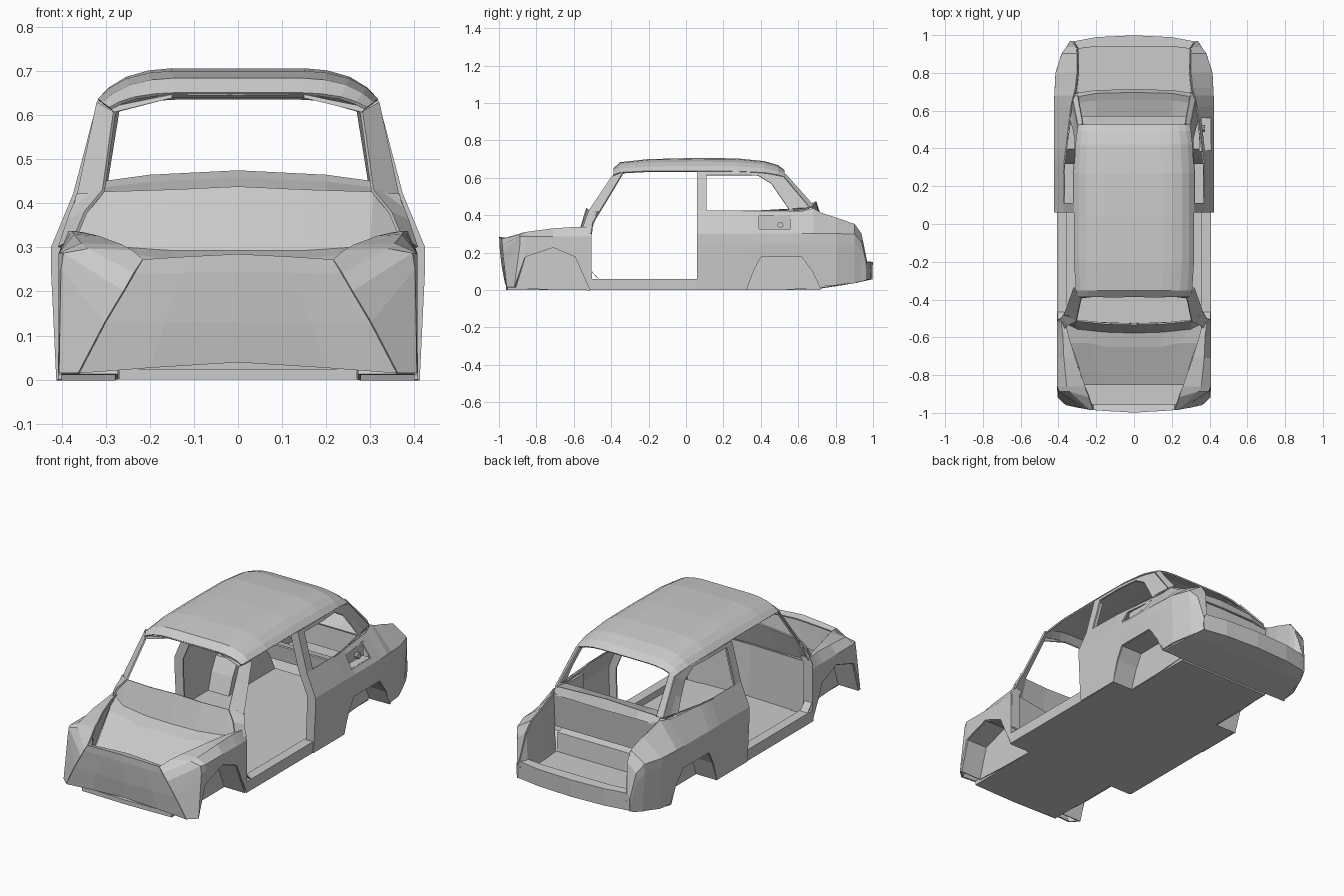
import bpy, bmesh
from mathutils import Matrix


def sheet(name, rows, close=False, thick=0.008, mirror=True):
    """Skin a grid of points, mirror it across x and give it thickness."""
    bm = bmesh.new()
    grid = [[bm.verts.new(p) for p in r] for r in rows]
    n = len(rows[0])
    for a, b in zip(grid, grid[1:]):
        for i in range(n if close else n - 1):
            j = (i + 1) % n
            bm.faces.new((a[i], a[j], b[j], b[i]))
    return finish(name, bm, thick, mirror)


def slab(name, pts, thick):
    bm = bmesh.new()
    bm.faces.new([bm.verts.new(p) for p in pts])
    return finish(name, bm, thick, True)


def finish(name, bm, thick=0, mirror=False):
    bmesh.ops.remove_doubles(bm, verts=bm.verts[:], dist=1e-4)
    bmesh.ops.recalc_face_normals(bm, faces=bm.faces[:])
    me = bpy.data.meshes.new(name)
    bm.to_mesh(me)
    bm.free()
    ob = bpy.data.objects.new(name, me)
    bpy.context.collection.objects.link(ob)
    if mirror:
        m = ob.modifiers.new("mirror", 'MIRROR')
        m.use_clip = True
    if thick:
        s = ob.modifiers.new("skin", 'SOLIDIFY')
        s.thickness, s.offset = thick, 0
    return ob


def box(name, lo, hi, mirror=False):
    bm = bmesh.new()
    size = [b - a for a, b in zip(lo, hi)]
    mid = [(a + b) / 2 for a, b in zip(lo, hi)]
    bmesh.ops.create_cube(bm, size=1, matrix=Matrix.Translation(mid) @ Matrix.Diagonal((*size, 1)))
    return finish(name, bm, 0, mirror)


# Roof
roof = []
cross = ((0, 0), (.48, .0), (.64, .07), (.8, .28), (.92, .62), (1, 1))
for y, zt, ze, w in ((-.385, .648, .615, .92), (-.35, .68, .626, .97), (-.2, .696, .634, 1),
                     (.05, .702, .634, 1), (.27, .7, .632, 1), (.42, .685, .625, .975),
                     (.49, .664, .613, .95), (.525, .638, .603, .93)):
    roof.append([(.315 * w * f, y, zt - (zt - ze) * d) for f, d in cross])
sheet("roof", roof)

# Rear quarter panels: y, bottom z, bottom x, shoulder x, top z, top x
quarter = ((.06, 0, .408, .42, .42, .37), (.32, 0, .408, .42, .42, .368),
           (.36, .11, .412, .42, .42, .363), (.4, .18, .415, .42, .42, .358),
           (.62, .18, .415, .42, .42, .332), (.68, .1, .41, .418, .435, .318),
           (.72, .02, .405, .416, .412, .308), (.8, .025, .402, .412, .385, .3),
           (.9, .04, .365, .38, .35, .3), (.935, .045, .35, .355, .3, .305),
           (.965, .055, .335, .337, .15, .325))
rows = []
for y, zb, xb, xs, zt, xt in quarter:
    zs = min(.3, zt * .85)
    rows.append([(xb, y, zb), (xs, y, zs - .05), (xs, y, zs), (xt, y, zt)])
panels = sheet("rear_quarter_panels", rows)

# Upper quarters around the side windows
def glass_x(y, z):
    return .37 - .262 * (z - .42) - max(0, y - .3) * .12

outer = ((.06, .42), (.06, .632), (.27, .632), (.42, .625), (.52, .605), (.66, .44), (.3, .42))
inner = ((.11, .425), (.11, .614), (.27, .614), (.385, .612), (.455, .57), (.555, .425), (.3, .425))
sheet("side_window_frames", [[(glass_x(y, z), y, z) for y, z in loop] for loop in (outer, inner)], True)

# Rear window pillars and lower beam with parcel shelf
sheet("rear_window_pillars", [[(.322, .66, .44), (.293, .522, .605)],
                              [(.297, .68, .452), (.27, .53, .62)]])
sheet("rear_window_beam", [
    [(0, .57, .42), (.2, .57, .42), (.325, .57, .42)],
    [(0, .66, .455), (.2, .655, .445), (.325, .64, .43)],
    [(0, .695, .471), (.2, .69, .461), (.315, .67, .445)],
    [(0, .71, .42), (.2, .705, .42), (.308, .69, .41)]])

# Engine bay: bulkhead, floor and side walls
sheet("rear_bulkhead", [[(0, .70, .42), (.308, .69, .42)], [(0, .68, .24), (.308, .68, .24)]])
sheet("rear_bulkhead_step", [[(0, .62, .21), (.3, .62, .21)], [(0, .67, .2), (.3, .67, .2)],
                             [(0, .68, .1), (.3, .68, .1)], [(0, .96, .1), (.31, .95, .1)]])
sheet("bay_side_walls", [[(xt, y, zt) for y, _, _, _, zt, xt in quarter[5:]],
                         [(xt - .005, y, .09) for y, _, _, _, zt, xt in quarter[5:]]])

# Rear apron and its underside
sheet("rear_apron", [
    [(0, .94, .15), (.2, .94, .15), (.32, .925, .15)],
    [(0, .996, .148), (.2, .986, .148), (.335, .961, .148)],
    [(0, .993, .06), (.2, .983, .06), (.335, .961, .06)],
    [(0, .9, .04), (.2, .9, .04), (.365, .9, .04)],
    [(0, .72, .012), (.2, .72, .012), (.405, .72, .015)]])

# Front wings: y, arch z, inner edge x and z, ridge x
wing = ((-.505, 0, .365, .33, .385), (-.55, .09, .36, .33, .38), (-.59, .18, .35, .33, .375),
        (-.71, .23, .315, .322, .37), (-.86, .18, .262, .302, .355), (-.915, .015, .238, .29, .34))
rows = []
for y, zb, xi, zi, xr in wing:
    k = y < -.9
    yu = -.885 if k else y
    rows.append([(.403, y, zb), (.403 - k * .005, yu, .25), (.403 - k * .01, yu, .285),
                 (xr, yu, zi + .004), (xi, y, zi)])
seam = [(.36, -.955, .015), (.30, -.968, .13), (.258, -.975, .2), (.235, -.98, .24), (.215, -.982, .27)]
sheet("front_wings", rows + [seam])

# Nose panel with a lip behind its top edge
centre = [(-.965, .04), (-.982, .13), (-.99, .2), (-.994, .245), (-.996, .282)]
nose = [[(0, y, z), (s[0] * .55, (y + s[1]) / 2, z * .5 + s[2] * .5), s]
        for (y, z), s in zip(centre, seam)]
sheet("nose_panel", nose + [[(x, -.956, z - .008) for x, y, z in nose[-1]]])

# Cowl and luggage pan
sheet("cowl_and_pan", [
    [(0, -.53, .437), (.15, -.526, .43), (.305, -.51, .425), (.365, -.47, .42)],
    [(0, -.575, .29), (.15, -.57, .29), (.3, -.555, .30), (.385, -.51, .32)],
    [(0, -.65, .27), (.14, -.65, .27), (.24, -.63, .28), (.335, -.63, .29)],
    [(0, -.85, .19), (.1, -.85, .19), (.18, -.85, .19), (.262, -.85, .195)]])
sheet("wing_inner_walls", [[(xi, y, zi) for y, _, xi, zi, _ in wing[1:]],
                           [(xi + .01, y, z) for (y, _, xi, _, _), z in
                            zip(wing[1:], (.3, .29, .24, .18, .12))]])

# Windscreen pillars and header
sheet("windscreen_pillars", [
    [(.405, -.505, .3), (.385, -.498, .36), (.362, -.46, .42), (.318, -.335, .628)],
    [(.37, -.555, .32), (.345, -.535, .38), (.305, -.515, .428), (.28, -.395, .606)]])
sheet("windscreen_header", [[(0, -.385, .648), (.15, -.385, .648), (.292, -.375, .617)],
                            [(0, -.375, .642), (.15, -.375, .64), (.28, -.39, .606)]])

# Door jambs and sills
def jamb(name, y, pts, depth):
    sheet(name, [[(x, y, z) for x, z in pts], [(x - depth, y, z) for x, z in pts]])

jamb("rear_door_jambs", .064, ((.408, 0), (.418, .25), (.418, .3), (.368, .42), (.314, .63)), .045)
jamb("front_door_jambs", -.508, ((.4, 0), (.402, .25), (.402, .3), (.385, .34)), .05)
box("door_sills", (.355, -.51, 0), (.408, .07, .06), True)
sheet("sill_corners", [[(.404, -.505, .05), (.404, -.505, .1), (.404, -.46, .05)],
                       [(.36, -.505, .05), (.36, -.505, .1), (.36, -.46, .05)]], True)

# Floor and firewall
fz = .012
slab("floor_pan", [(0, -.962, fz), (.27, -.955, fz), (.27, -.51, fz), (.403, -.51, fz), (.403, .32, fz),
                   (.28, .32, fz), (.28, .72, fz), (0, .72, fz)], .024)
sheet("firewall", [[(0, -.53, .02), (.38, -.515, .02)], [(0, -.56, .29), (.37, -.515, .31)]])

# Wheel wells
def well(name, arch, xo, xi):
    mid = (arch[0][0] + arch[-1][0]) / 2
    sheet(name, [[(xo, y, z) for y, z in arch], [(xi, y, z) for y, z in arch],
                 [(xi, mid, 0)] * len(arch)])

well("front_wheel_wells", ((-.51, 0), (-.55, .09), (-.59, .18), (-.71, .23), (-.86, .18), (-.912, .012)), .4, .275)
well("rear_wheel_wells", ((.32, 0), (.36, .11), (.4, .18), (.62, .18), (.68, .1), (.72, .015)), .412, .285)

# Fuel filler recess on the right side
cutter = box("filler_cutter", (.34, .39, .325), (.46, .56, .397))
cutter.hide_render = True
cutter.hide_viewport = True
cut = panels.modifiers.new("filler_opening", 'BOOLEAN')
cut.operation, cut.object, cut.solver = 'DIFFERENCE', cutter, 'EXACT'
box("filler_recess_back", (.345, .385, .32), (.358, .565, .4))
box("filler_recess_ledge", (.355, .39, .318), (.402, .56, .326))
bm = bmesh.new()
bmesh.ops.create_cone(bm, cap_ends=True, segments=10, radius1=.016, radius2=.016, depth=.02,
                      matrix=Matrix.Translation((.365, .505, .348)) @ Matrix.Rotation(1.5708, 4, 'Y'))
finish("filler_cap", bm)
